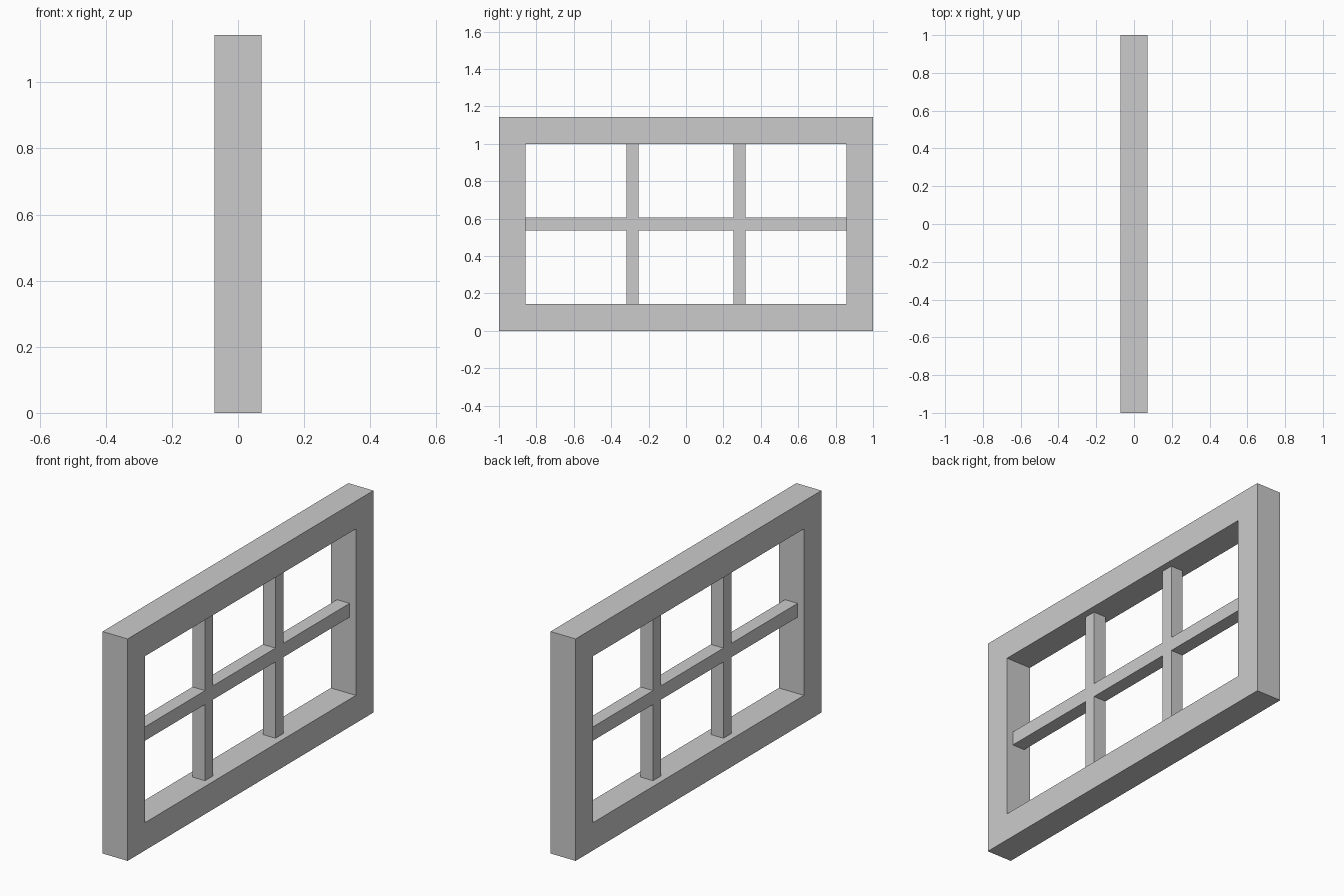
import bpy, bmesh
from math import radians

if "Cube" in bpy.data.objects:
    bpy.data.objects.remove(bpy.data.objects["Cube"])

U = 1 / 7            # frame member thickness
H = 8 * U            # overall height


def pierced_panel(name, ys, zs, is_open, depth):
    """Flat panel in the YZ plane split at ys/zs, open cells left out, given depth along x."""
    bm = bmesh.new()
    grid = [[bm.verts.new((-depth / 2, y, z)) for z in zs] for y in ys]
    for i in range(len(ys) - 1):
        for j in range(len(zs) - 1):
            if not is_open(i, j):
                bm.faces.new((grid[i][j], grid[i + 1][j],
                              grid[i + 1][j + 1], grid[i][j + 1]))
    # drop unused corners of the grid
    bmesh.ops.delete(bm, geom=[v for v in bm.verts if not v.link_faces], context='VERTS')
    front = bmesh.ops.extrude_face_region(bm, geom=bm.faces[:], use_keep_orig=True)["geom"]
    bmesh.ops.translate(bm, vec=(depth, 0, 0),
                        verts=[g for g in front if isinstance(g, bmesh.types.BMVert)])
    bmesh.ops.recalc_face_normals(bm, faces=bm.faces[:])
    bmesh.ops.dissolve_limit(bm, angle_limit=radians(1),
                             verts=bm.verts[:], edges=bm.edges[:])
    bmesh.ops.recalc_face_normals(bm, faces=bm.faces[:])
    mesh = bpy.data.meshes.new(name)
    bm.to_mesh(mesh)
    bm.free()
    obj = bpy.data.objects.new(name, mesh)
    bpy.context.collection.objects.link(obj)
    return obj


# Outer window frame with one large opening
pierced_panel("window_frame", [-1, -1 + U, 1 - U, 1], [0, U, H - U, H],
              lambda i, j: i == 1 and j == 1, U)

# Glazing bars: two uprights and one crossbar, half as deep as the frame.
# Outer cells are the panes, so every even/even cell is open.
inner, outer = 0.254, 0.319
pierced_panel("glazing_bars",
              [-1 + U, -outer, -inner, inner, outer, 1 - U],
              [U, H / 2 - U / 4, H / 2 + U / 4, H - U],
              lambda i, j: i % 2 == 0 and j % 2 == 0, U / 2)
